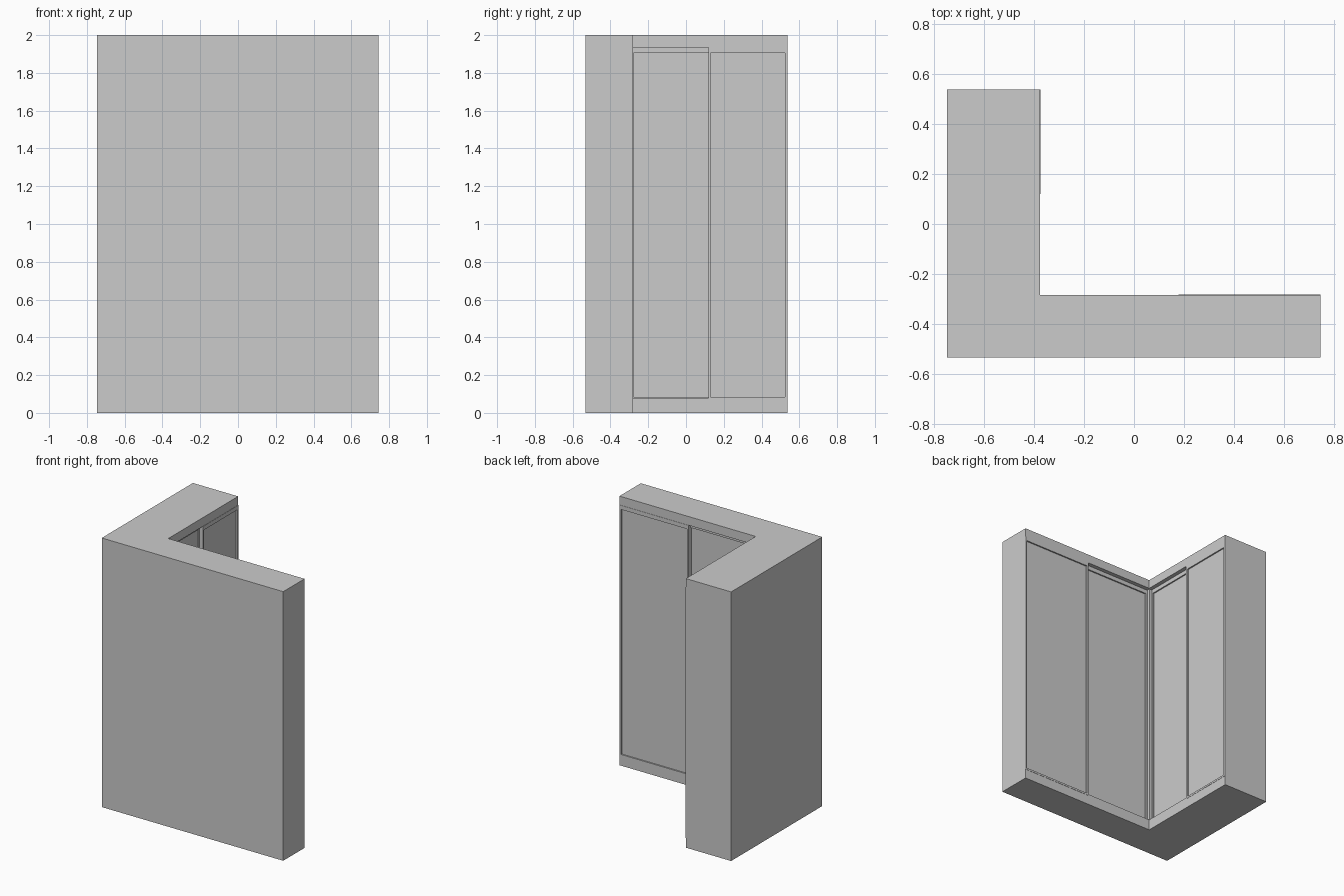
import bpy, bmesh

if "Cube" in bpy.data.objects:
    bpy.data.objects.remove(bpy.data.objects["Cube"])

X0, X1, Y0, Y1 = -0.747, 0.745, -0.533, 0.537   # outer limits
CX, CY = -0.375, -0.283                         # inner corner of the L
BASE, HEAD, TOP, T = 0.08, 1.935, 2.0, 0.012    # plinth, fascia underside, top, board


def finish(bm, name):
    bmesh.ops.recalc_face_normals(bm, faces=bm.faces)
    mesh = bpy.data.meshes.new(name)
    bm.to_mesh(mesh)
    bm.free()
    obj = bpy.data.objects.new(name, mesh)
    bpy.context.collection.objects.link(obj)
    return obj


def add_box(bm, lo, hi):
    verts = bmesh.ops.create_cube(bm, size=1)["verts"]
    for v in verts:
        v.co = [(a + b) / 2 + c * abs(b - a) for a, b, c in zip(lo, hi, v.co)]


def box(name, lo, hi):
    bm = bmesh.new()
    add_box(bm, lo, hi)
    return finish(bm, name)


def l_slab(name, z0, z1):
    bm = bmesh.new()
    outline = [(X0, Y0), (X1, Y0), (X1, CY), (CX, CY), (CX, Y1), (X0, Y1)]
    face = bm.faces.new([bm.verts.new((x, y, z0)) for x, y in outline])
    new = bmesh.ops.extrude_face_region(bm, geom=[face])["geom"]
    bmesh.ops.translate(bm, vec=(0, 0, z1 - z0),
                        verts=[g for g in new if isinstance(g, bmesh.types.BMVert)])
    return finish(bm, name)


def place(wing, s, d, z):
    # s runs along the wing from the inner corner, d points out of its front
    return (CX + d, CY + s, z) if wing == "short" else (CX + s, CY + d, z)


def door(name, wing, s0, s1, d0, d1, z0, z1):
    bm = bmesh.new()

    def part(a, b, e, f, g, h):
        add_box(bm, place(wing, a, e, g), place(wing, b, f, h))
    part(s0, s0 + T, d0, d1, z0, z1)                      # stiles
    part(s1 - T, s1, d0, d1, z0, z1)
    part(s0 + T, s1 - T, d0, d1, 1.905, z1)               # rails
    part(s0 + T, s1 - T, d0, d1, z0, BASE + 0.004)
    part(s0 + T, s1 - T, d0 + 0.006, d1 - 0.01, BASE + 0.004, 1.905)  # panel
    return finish(bm, name)


# Plinth and top run round the whole L
l_slab("plinth", 0, BASE)
l_slab("top_fascia", HEAD, TOP)

# Back and end boards
box("long_back", (X0, Y0, BASE), (X1, Y0 + T, HEAD))
box("short_back", (X0, Y0 + T, BASE), (X0 + T, Y1, HEAD))
box("long_end", (X1 - T, Y0 + T, BASE), (X1, CY, HEAD))
box("short_end", (X0 + T, Y1 - T, BASE), (CX, Y1, HEAD))

# Corner post between the two recessed doors
box("corner_post", (CX - 0.055, CY - 0.055, BASE), (CX - 0.008, CY - 0.008, HEAD))

# Sliding doors: one recessed and one flush in each wing
for wing, length in (("short", Y1 - CY), ("long", X1 - CX)):
    mid = length / 2
    door(wing + "_inner_door", wing, -0.008, mid + 0.008, -0.055, -0.03, BASE - 0.02, HEAD)
    door(wing + "_outer_door", wing, mid - 0.008, length - 0.001, -0.025, 0.002,
         BASE - 0.01, HEAD)
